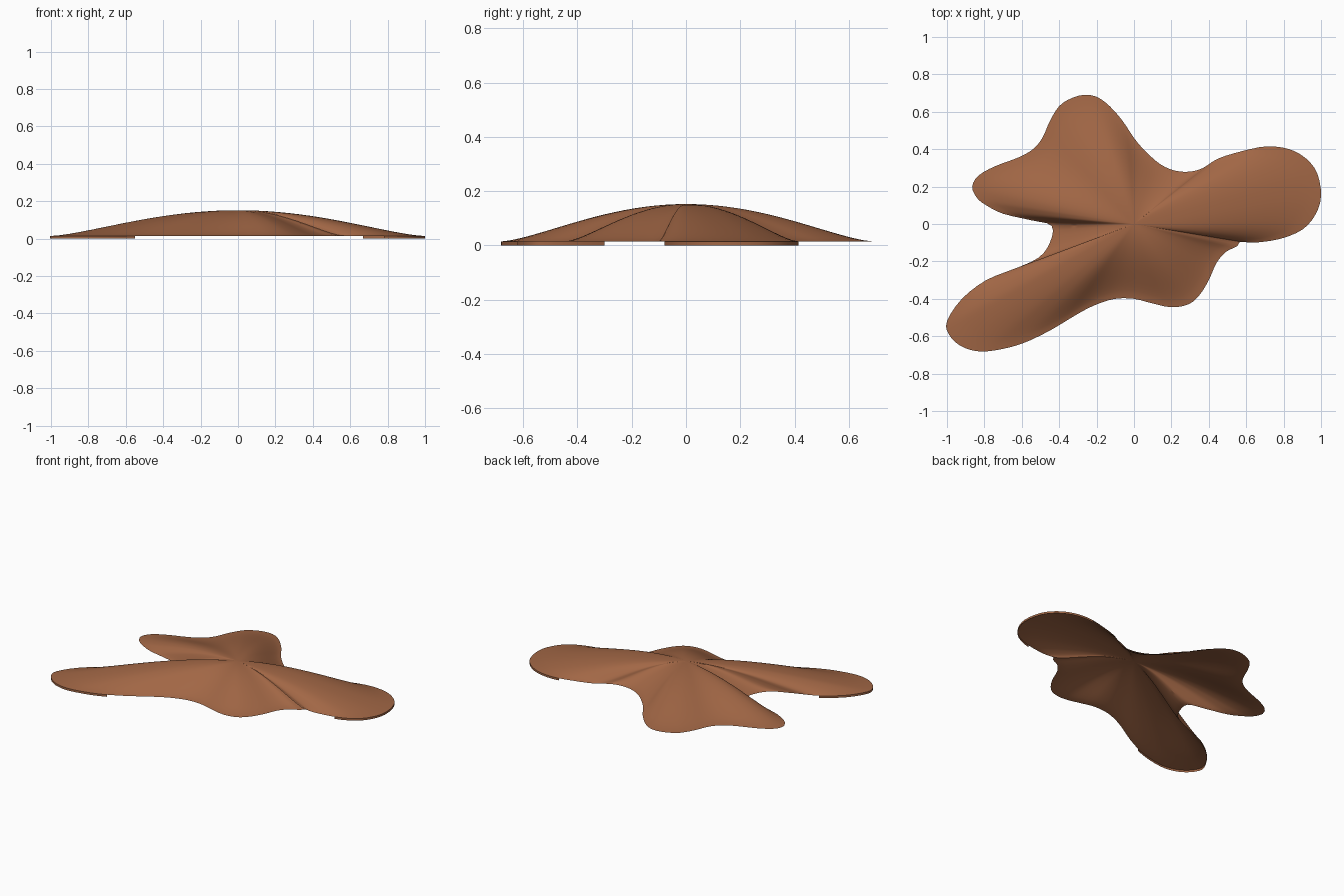
import bpy, bmesh
from mathutils import Vector

if "Cube" in bpy.data.objects:
    bpy.data.objects.remove(bpy.data.objects["Cube"])

# Lobed outline of the mound, counterclockwise seen from above
OUTLINE = [
    (1.0, .15), (.98, .27), (.92, .35), (.83, .40), (.71, .415), (.58, .39),
    (.45, .35), (.37, .30), (.30, .28), (.22, .285), (.14, .32), (.06, .39),
    (0, .46), (-.06, .55), (-.13, .63), (-.2, .68), (-.27, .69), (-.34, .67),
    (-.4, .63), (-.45, .55), (-.49, .46), (-.54, .4), (-.62, .355),
    (-.74, .31), (-.83, .26), (-.865, .2), (-.84, .14), (-.79, .1),
    (-.70, .055), (-.55, .02), (-.44, -.01), (-.45, -.1), (-.51, -.18),
    (-.64, -.24), (-.79, -.30), (-.92, -.40), (-1, -.52), (-.99, -.59),
    (-.93, -.65), (-.84, -.68), (-.74, -.675), (-.6, -.64), (-.45, -.57),
    (-.3, -.48), (-.2, -.43), (-.1, -.40), (0, -.4), (.1, -.425),
    (.2, -.445), (.29, -.43), (.35, -.38), (.4, -.3), (.44, -.21),
    (.49, -.15), (.55, -.12), (.57, -.095), (.64, -.1), (.78, -.08),
    (.9, -.03), (.97, .05)]
RINGS, STEPS = 18, 3
EDGE, PEAK = .014, .152


def smooth_loop(points, steps):
    """Closed Catmull-Rom curve through the points."""
    p = [Vector(q) for q in points]
    n, out = len(p), []
    for i in range(n):
        a, b, c, d = p[i - 1], p[i], p[(i + 1) % n], p[(i + 2) % n]
        for k in range(steps):
            t = k / steps
            out.append(.5 * (2 * b + (c - a) * t
                             + (2 * a - 5 * b + 4 * c - d) * t * t
                             + (3 * b - a - 3 * c + d) * t ** 3))
    return out


def height(t):
    return EDGE + (PEAK - EDGE) * (1 - t * t) ** 1.5


loop = smooth_loop(OUTLINE, STEPS)
n = len(loop)
bm = bmesh.new()

# Domed sheet: rings shrink from the outline to the centre
centre = bm.verts.new((0, 0, PEAK))
rings = []
for r in range(1, RINGS + 1):
    t = r / RINGS
    rings.append([bm.verts.new((q.x * t, q.y * t, height(t))) for q in loop])
for i in range(n):
    j = (i + 1) % n
    bm.faces.new((centre, rings[0][i], rings[0][j]))
    for a, b in zip(rings, rings[1:]):
        bm.faces.new((a[i], b[i], b[j], a[j]))

# Thin rim dropping to the ground around the two long lobes
long_lobe = [q.length > .78 and (q.x > .5 or q.y < -.3) for q in loop]
foot = {i: bm.verts.new((q.x, q.y, 0)) for i, q in enumerate(loop) if long_lobe[i]}
for i in foot:
    j = (i + 1) % n
    if j in foot:
        bm.faces.new((rings[-1][i], foot[i], foot[j], rings[-1][j]))

mesh = bpy.data.meshes.new("mound")
bm.to_mesh(mesh)
bm.free()
mound = bpy.data.objects.new("mound", mesh)
bpy.context.collection.objects.link(mound)

brown = bpy.data.materials.new("earth brown")
brown.diffuse_color = (.36, .135, .06, 1)
brown.use_nodes = True
brown.node_tree.nodes["Principled BSDF"].inputs["Base Color"].default_value = brown.diffuse_color
mesh.materials.append(brown)

bpy.context.view_layer.objects.active = mound
mound.select_set(True)
bpy.ops.object.shade_smooth_by_angle()
